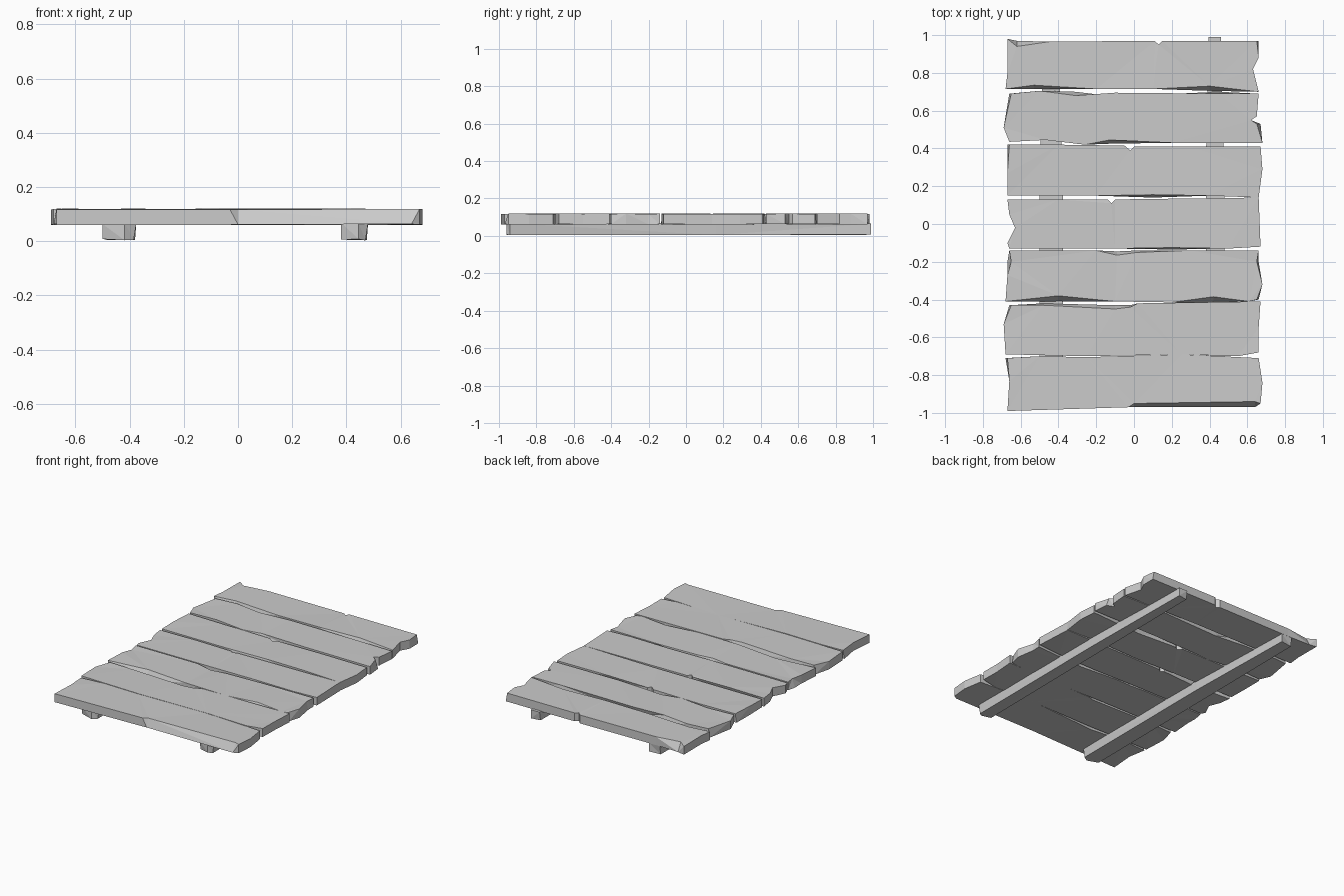
import bpy
import bmesh
import random
from mathutils import Vector

random.seed(4)

default_cube = bpy.data.objects.get("Cube")
if default_cube:
    bpy.data.objects.remove(default_cube, do_unlink=True)

# Single worn grey material
grey = bpy.data.materials.new("weathered grey")
grey.use_nodes = True
grey_colour = (0.6, 0.6, 0.6, 1)
grey.diffuse_color = grey_colour
grey.node_tree.nodes["Principled BSDF"].inputs["Base Color"].default_value = grey_colour


def finish_mesh(name, mesh_builder):
    """Turn a bmesh into a flat shaded object in the scene."""
    bmesh.ops.triangulate(mesh_builder, faces=mesh_builder.faces[:])
    bmesh.ops.recalc_face_normals(mesh_builder, faces=mesh_builder.faces[:])
    mesh = bpy.data.meshes.new(name)
    mesh_builder.to_mesh(mesh)
    mesh_builder.free()
    mesh.materials.append(grey)
    obj = bpy.data.objects.new(name, mesh)
    bpy.context.collection.objects.link(obj)
    return obj


def slab(name, low, high, front, right, back, left, wear=0.002):
    """Chipped board: outline points (x, y, optional outward flare of the bottom),
    listed counter-clockwise along the four edges."""
    sides = (
        (front, Vector((0, -1, 0))),
        (right, Vector((1, 0, 0))),
        (back, Vector((0, 1, 0))),
        (left, Vector((-1, 0, 0))),
    )
    builder = bmesh.new()
    top, bottom = [], []
    for points, outward in sides:
        for x, y, *flare in points:
            spread = flare[0] if flare else 0
            corner = Vector((x, y, high + random.uniform(-wear, wear)))
            top.append(builder.verts.new(corner))
            corner = Vector((x, y, low + random.uniform(-wear, wear)))
            bottom.append(builder.verts.new(corner + outward * spread))
    builder.faces.new(top)
    builder.faces.new(bottom[::-1])
    count = len(top)
    for i in range(count):
        j = (i + 1) % count
        builder.faces.new((bottom[i], bottom[j], top[j], top[i]))
    return finish_mesh(name, builder)


def plank(name, **edges):
    return slab(name, 0.062, 0.118, **edges)


# Deck planks, front to back
plank("front_plank",
      front=[(-.67, -.99), (-.03, -.97), (0, -.95, .02), (.64, -.94, .03)],
      right=[(.67, -.95), (.68, -.84), (.66, -.71)],
      back=[(.25, -.69), (-.25, -.705, -.02), (-.5, -.7)],
      left=[(-.67, -.71, .01), (-.66, -.83)])

plank("second_plank",
      front=[(-.68, -.69), (-.25, -.7), (.25, -.69), (.55, -.7)],
      right=[(.66, -.68), (.66, -.55), (.67, -.41)],
      back=[(.02, -.42), (-.02, -.44, .01), (-.1, -.45, .02), (-.48, -.43, .01)],
      left=[(-.65, -.43, .01), (-.69, -.53)])

plank("third_plank",
      front=[(-.68, -.41), (-.4, -.38, .03), (-.1, -.41), (.2, -.415), (.42, -.385, .03), (.61, -.41)],
      right=[(.65, -.4, .01), (.68, -.32), (.65, -.2, .01), (.66, -.14)],
      back=[(.3, -.14, -.02), (.02, -.15, .01), (-.09, -.165, .02), (-.2, -.14)],
      left=[(-.66, -.14), (-.65, -.2, .02), (-.67, -.27)])

plank("middle_plank",
      front=[(-.66, -.13), (-.1, -.13), (.2, -.125, .01), (.5, -.13)],
      right=[(.67, -.12), (.66, .14)],
      back=[(-.1, .13), (-.12, .11), (-.14, .13), (-.4, .13, -.02)],
      left=[(-.67, .13), (-.66, .05), (-.63, -.02), (-.67, -.1)])

plank("fifth_plank",
      front=[(-.67, .15), (-.2, .15), (.1, .155, .015), (.4, .15)],
      right=[(.66, .14), (.68, .29), (.67, .41)],
      back=[(.3, .41, -.02), (0, .41), (-.02, .39), (-.05, .415), (-.4, .42)],
      left=[(-.66, .42, .01), (-.67, .27)])

plank("sixth_plank",
      front=[(-.66, .435), (-.47, .445), (-.26, .42), (-.13, .445, .02), (.2, .43)],
      right=[(.68, .43), (.65, .53, .02), (.62, .55), (.65, .57), (.66, .69)],
      back=[(.45, .69, .01), (-.1, .695, -.02), (-.31, .68, .02), (-.5, .705)],
      left=[(-.65, .69, .01), (-.69, .51)])

plank("back_plank",
      front=[(-.68, .715), (-.53, .735, .02), (-.2, .715), (.1, .715), (.4, .73, .025)],
      right=[(.66, .7), (.63, .82), (.66, .88), (.65, .97, .01)],
      back=[(.15, .97), (.13, .95), (.11, .97), (-.45, .965), (-.62, .94, .03)],
      left=[(-.67, .98), (-.67, .8)])

# Two support beams running beneath the deck, slightly narrower at the floor
for name, centre, half in (("right_beam", -.437, .062), ("left_beam", .43, .05)):
    back_end = .965 if centre < 0 else .99
    slab(name, 0.006, 0.066, wear=0.003,
         front=[(centre - half, -.95, -.01), (centre + half * .3, -.96)],
         right=[(centre + half, -.94, -.01), (centre + half, .16, -.005)],
         back=[(centre + half * .6, back_end), (centre - half * .7, back_end, -.01)],
         left=[(centre - half, .3, -.01)])
